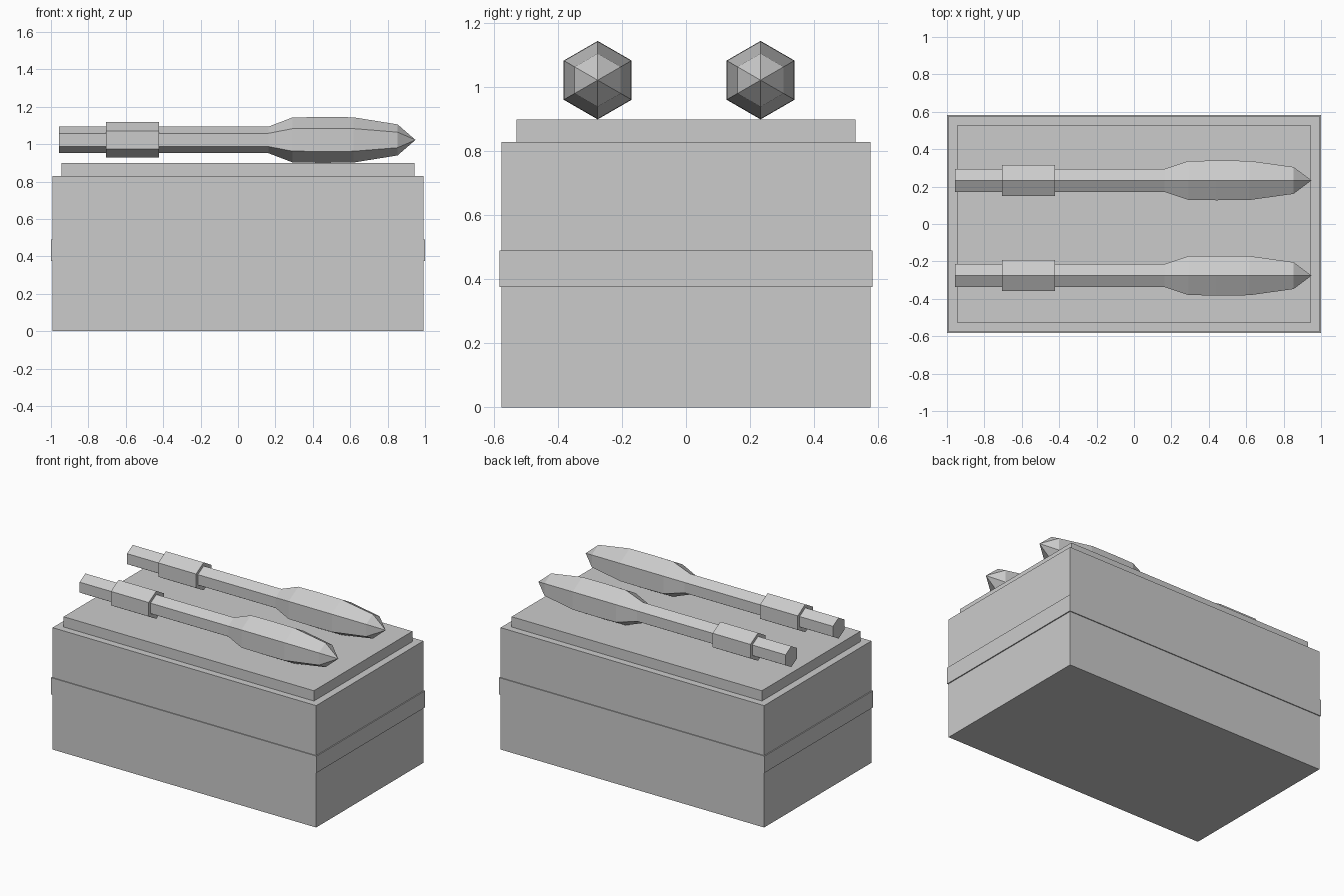
import bpy
import bmesh
import math

if "Cube" in bpy.data.objects:
    bpy.data.objects.remove(bpy.data.objects["Cube"])

grey = bpy.data.materials.new("plain grey")
grey.diffuse_color = (0.6, 0.6, 0.6, 1.0)
grey.use_nodes = True
grey.node_tree.nodes["Principled BSDF"].inputs["Base Color"].default_value = grey.diffuse_color


def finish(name, bm):
    bmesh.ops.recalc_face_normals(bm, faces=bm.faces)
    mesh = bpy.data.meshes.new(name)
    bm.to_mesh(mesh)
    bm.free()
    mesh.materials.append(grey)
    obj = bpy.data.objects.new(name, mesh)
    bpy.context.collection.objects.link(obj)
    return obj


def box(name, half_x, half_y, z0, z1):
    bm = bmesh.new()
    bmesh.ops.create_cube(bm, size=1.0)
    for v in bm.verts:
        v.co.x *= 2 * half_x
        v.co.y *= 2 * half_y
        v.co.z = z0 if v.co.z < 0 else z1
    return finish(name, bm)


def hex_spindle(name, profile, y, z):
    """Six-sided solid along x from (x, radius) pairs; radius 0 makes a point."""
    bm = bmesh.new()
    rings = []
    for x, r in profile:
        if r == 0:
            rings.append([bm.verts.new((x, y, z))] * 6)
        else:
            angles = [math.radians(90 + 60 * i) for i in range(6)]
            rings.append([bm.verts.new((x, y + r * math.cos(a), z + r * math.sin(a)))
                          for a in angles])
    for a, b in zip(rings, rings[1:]):
        for i in range(6):
            j = (i + 1) % 6
            corners = [a[i], a[j], b[j], b[i]]
            bm.faces.new(list(dict.fromkeys(corners)))
    for ring in (rings[0], rings[-1]):
        if ring[0] is not ring[1]:
            bm.faces.new(ring)
    return finish(name, bm)


# Crate: body, slightly raised band and stepped lid
box("crate_body", 0.993, 0.577, 0.0, 0.83)
box("crate_band", 1.0, 0.583, 0.376, 0.49)
box("crate_lid", 0.943, 0.53, 0.83, 0.90)

# Two rockets lying on the lid: shaft with bulging head, plus rear sleeve
ROCKET = [(-0.957, 0.071), (0.163, 0.071), (0.291, 0.12), (0.44, 0.1225),
          (0.617, 0.121), (0.853, 0.083), (0.949, 0.0)]
SLEEVE = [(-0.706, 0.095), (-0.422, 0.095)]
for side, y in (("front", -0.276), ("back", 0.233)):
    hex_spindle(side + "_rocket", ROCKET, y, 1.0225)
    hex_spindle(side + "_rocket_sleeve", SLEEVE, y, 1.0225)
